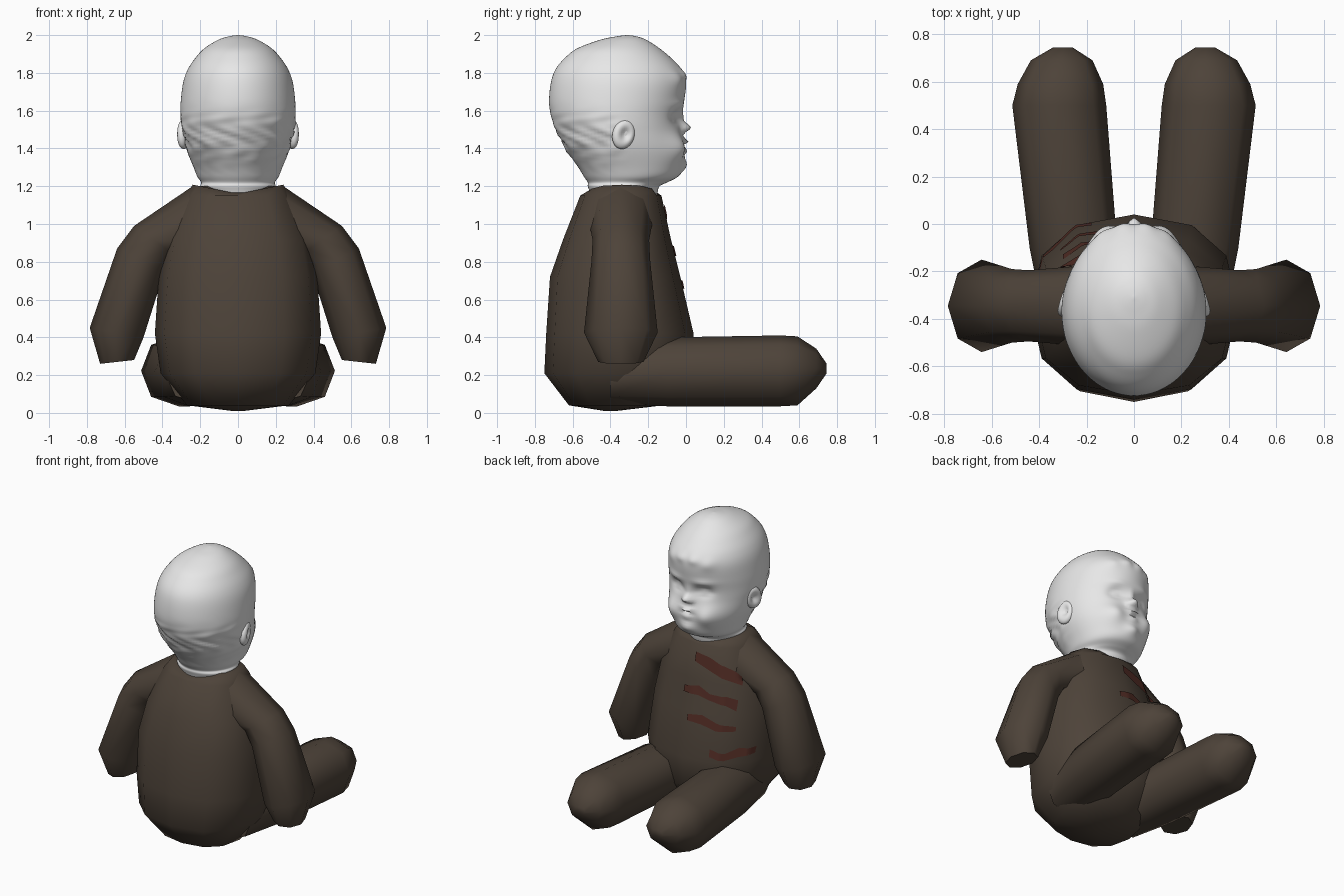
import bpy, bmesh, math
from mathutils import Vector
from mathutils.bvhtree import BVHTree

cube = bpy.data.objects.get("Cube")
if cube:
    bpy.data.objects.remove(cube, do_unlink=True)


def material(name, rgb):
    m = bpy.data.materials.new(name)
    m.use_nodes = True
    m.diffuse_color = (*rgb, 1)
    bsdf = next(n for n in m.node_tree.nodes if n.type == 'BSDF_PRINCIPLED')
    bsdf.inputs["Base Color"].default_value = (*rgb, 1)
    bsdf.inputs["Roughness"].default_value = 0.8
    return m


CLOTH = material("brown cloth", (0.075, 0.056, 0.041))
PORCELAIN = material("white porcelain", (0.8, 0.8, 0.8))
RED = material("dark red paint", (0.08, 0.024, 0.017))


def finish(name, bm, mat, angle=60, orient=True):
    if orient:
        bmesh.ops.recalc_face_normals(bm, faces=bm.faces[:])
    mesh = bpy.data.meshes.new(name)
    bm.to_mesh(mesh)
    bm.free()
    mesh.materials.append(mat)
    ob = bpy.data.objects.new(name, mesh)
    bpy.context.collection.objects.link(ob)
    bpy.ops.object.select_all(action='DESELECT')
    ob.select_set(True)
    bpy.context.view_layer.objects.active = ob
    bpy.ops.object.shade_smooth_by_angle(angle=math.radians(angle))
    return ob


def loft(rings, sides, power=1.0):
    """Skin rings given as (centre, half axis, half axis), capped at both ends."""
    bm = bmesh.new()
    loops = []
    for c, u, v in rings:
        loop = []
        for i in range(sides):
            a = math.tau * i / sides
            cu, sv = math.cos(a), math.sin(a)
            cu = math.copysign(abs(cu) ** power, cu)
            sv = math.copysign(abs(sv) ** power, sv)
            loop.append(bm.verts.new(Vector(c) + Vector(u) * cu + Vector(v) * sv))
        loops.append(loop)
    for a, b in zip(loops, loops[1:]):
        for i in range(sides):
            j = (i + 1) % sides
            bm.faces.new((a[i], a[j], b[j], b[i]))
    bm.faces.new(loops[0])
    bm.faces.new(loops[-1])
    return bm


def level(z, half_x, back, front):
    return ((0, (back + front) / 2, z), (half_x, 0, 0), (0, (front - back) / 2, 0))


# Torso: height, half width, back, front
torso = [(0.01, 0.03, -0.43, -0.37), (0.04, 0.27, -0.62, -0.12), (0.21, 0.41, -0.75, 0.03),
         (0.42, 0.44, -0.74, 0.04), (0.72, 0.42, -0.72, -0.03), (0.92, 0.38, -0.65, -0.08),
         (1.15, 0.28, -0.56, -0.13), (1.2, 0.24, -0.52, -0.16)]
bm = loft([level(*t) for t in torso], 12, 0.85)
for v in bm.verts:                      # collar dips at the middle
    if v.co.z > 1.18:
        v.co.z = 1.16 + 0.2 * abs(v.co.x)
body = finish("body", bm, CLOTH)

# Arms: outer x, outer z, inner x, inner z, half depth
arm = [(0.24, 1.2, 0.18, 0.84, 0.17), (0.55, 0.99, 0.34, 0.84, 0.15),
       (0.64, 0.87, 0.39, 0.75, 0.155), (0.785, 0.45, 0.5, 0.4, 0.195),
       (0.73, 0.26, 0.55, 0.28, 0.12)]
# Legs: y, centre x, half width, top, bottom
leg = [(-0.4, 0.2, 0.18, 0.34, 0.05), (-0.1, 0.255, 0.185, 0.4, 0.035),
       (0.5, 0.315, 0.198, 0.41, 0.035), (0.59, 0.31, 0.18, 0.405, 0.04),
       (0.69, 0.305, 0.13, 0.34, 0.13), (0.745, 0.3, 0.04, 0.26, 0.21)]
cloth_parts = [body]
for side, s in (("left", 1), ("right", -1)):
    rings = [((s * (ox + ix) / 2, -0.345, (oz + iz) / 2),
              (s * (ox - ix) / 2, 0, (oz - iz) / 2), (0, d, 0)) for ox, oz, ix, iz, d in arm]
    cloth_parts.append(finish(side + "_arm", loft(rings, 8), CLOTH))
    rings = [((s * x, y, (t + b) / 2), (w, 0, 0), (0, 0, (t - b) / 2)) for y, x, w, t, b in leg]
    finish(side + "_leg", loft(rings, 8, 0.9), CLOTH)

# Head: height, half width, back, front
head = [(1.1, 0.18, -0.49, -0.17), (1.17, 0.19, -0.51, -0.15), (1.2, 0.2, -0.52, -0.14),
        (1.22, 0.195, -0.52, -0.1), (1.25, 0.215, -0.54, -0.045), (1.3, 0.235, -0.57, -0.02),
        (1.4, 0.275, -0.64, -0.01), (1.5, 0.298, -0.69, -0.025), (1.57, 0.305, -0.715, -0.025),
        (1.65, 0.303, -0.725, -0.01), (1.75, 0.29, -0.715, 0.0), (1.82, 0.265, -0.69, -0.025),
        (1.88, 0.225, -0.64, -0.08), (1.93, 0.178, -0.575, -0.14), (1.975, 0.105, -0.455, -0.21),
        (1.993, 0.05, -0.37, -0.26), (2.0, 0.004, -0.315, -0.305)]


def catmull(p0, p1, p2, p3, t):
    return [b + 0.5 * t * (c - a + t * (2 * a - 5 * b + 4 * c - d + t * (3 * (b - c) + d - a)))
            for a, b, c, d in zip(p0, p1, p2, p3)]


STEPS = 6
levels = []
for i in range(len(head) - 1):
    four = [head[max(0, min(len(head) - 1, i + k))] for k in (-1, 0, 1, 2)]
    levels += [level(*catmull(*four, k / STEPS)) for k in range(STEPS)]
levels.append(level(*head[-1]))
bm = loft(levels, 112)

# Face relief: x offset, height, spread x, spread z, push
face = [(0, 1.51, 0.032, 0.026, 0.05), (0.03, 1.495, 0.016, 0.014, 0.016),
        (0, 1.56, 0.02, 0.04, 0.012), (0, 1.437, 0.045, 0.016, 0.028),
        (0, 1.412, 0.045, 0.008, -0.018), (0, 1.39, 0.036, 0.014, 0.02),
        (0, 1.31, 0.05, 0.035, 0.022), (0.14, 1.4, 0.065, 0.07, 0.036),
        (0.1, 1.565, 0.05, 0.035, -0.035), (0.1, 1.56, 0.03, 0.018, 0.022),
        (0.1, 1.56, 0.04, 0.005, -0.008), (0.11, 1.635, 0.06, 0.02, 0.01),
        (0.05, 1.79, 0.04, 0.03, 0.014), (0.14, 1.77, 0.04, 0.04, 0.012)]
for v in bm.verts:
    x, y, z = v.co
    if y > -0.3:
        fade = min(1, (y + 0.3) / 0.1)
        for fx, fz, sx, sz, push in face:
            v.co.y += fade * push * math.exp(-((abs(x) - fx) / sx) ** 2 - ((z - fz) / sz) ** 2)
    elif z > 1.26:                      # wavy hair at the nape
        a = math.atan2(x, -0.35 - y)
        wave = math.sin(9 * a + 3 * math.sin(30 * z)) * math.sin(40 * z + 4 * a)
        grow = 0.009 * wave * math.exp(-((z - 1.45) / 0.1) ** 2)
        grow *= min(1, (-0.3 - y) / 0.1)
        v.co.x += grow * math.sin(a)
        v.co.y -= grow * math.cos(a)
finish("head", bm, PORCELAIN, 80)

# Ears with a hollow in the outer side
for side, s in (("left", 1), ("right", -1)):
    bm = bmesh.new()
    bmesh.ops.create_uvsphere(bm, u_segments=32, v_segments=24, radius=1)
    for v in bm.verts:
        x, y, z = v.co
        if x > 0:
            x -= 0.9 * math.exp(-((y - 0.15) ** 2 + z * z) / 0.2)
        v.co = (s * (0.288 + 0.036 * x - 0.012 * y), -0.33 + 0.06 * y + 0.01 * z,
                1.475 + 0.078 * z)
    finish(side + "_ear", bm, PORCELAIN, 80)

# Painted chest marks laid on the cloth
trees = [BVHTree.FromPolygons([v.co for v in o.data.vertices],
                              [p.vertices for p in o.data.polygons]) for o in cloth_parts]


def on_cloth(x, z):
    hits = [t.ray_cast(Vector((x, 1, z)), Vector((0, -1, 0)))[0] for t in trees]
    ys = [h.y for h in hits if h]
    return Vector((x, max(ys) + 0.007, z)) if ys else None


# Each mark: x, z, width along its stroke
marks = [[(0.0, 1.07, 0.06), (-0.1, 1.04, 0.08), (-0.2, 1.0, 0.075), (-0.31, 0.95, 0.06)],
         [(0.06, 0.85, 0.04), (-0.05, 0.86, 0.06), (-0.13, 0.83, 0.04), (-0.24, 0.82, 0.055),
          (-0.3, 0.79, 0.07)],
         [(0.0, 0.68, 0.04), (-0.1, 0.68, 0.06), (-0.2, 0.65, 0.05), (-0.31, 0.64, 0.03)],
         [(-0.18, 0.48, 0.05), (-0.27, 0.46, 0.045), (-0.34, 0.49, 0.06), (-0.4, 0.49, 0.04)]]
for n, mark in enumerate(marks, 1):
    bm = bmesh.new()
    grid = []
    for (x0, z0, w0), (x1, z1, w1) in zip(mark, mark[1:]):
        for k in range(8):
            t = k / 7
            x, z, w = x0 + (x1 - x0) * t, z0 + (z1 - z0) * t, w0 + (w1 - w0) * t
            row = [on_cloth(x, z + w * (j / 4 - 0.5)) for j in range(5)]
            if all(row):
                grid.append([bm.verts.new(p) for p in row])
    for a, b in zip(grid, grid[1:]):
        for j in range(4):
            bm.faces.new((a[j], b[j], b[j + 1], a[j + 1]))
    bmesh.ops.remove_doubles(bm, verts=bm.verts[:], dist=0.0005)
    finish("chest_mark_%d" % n, bm, RED, orient=False)
